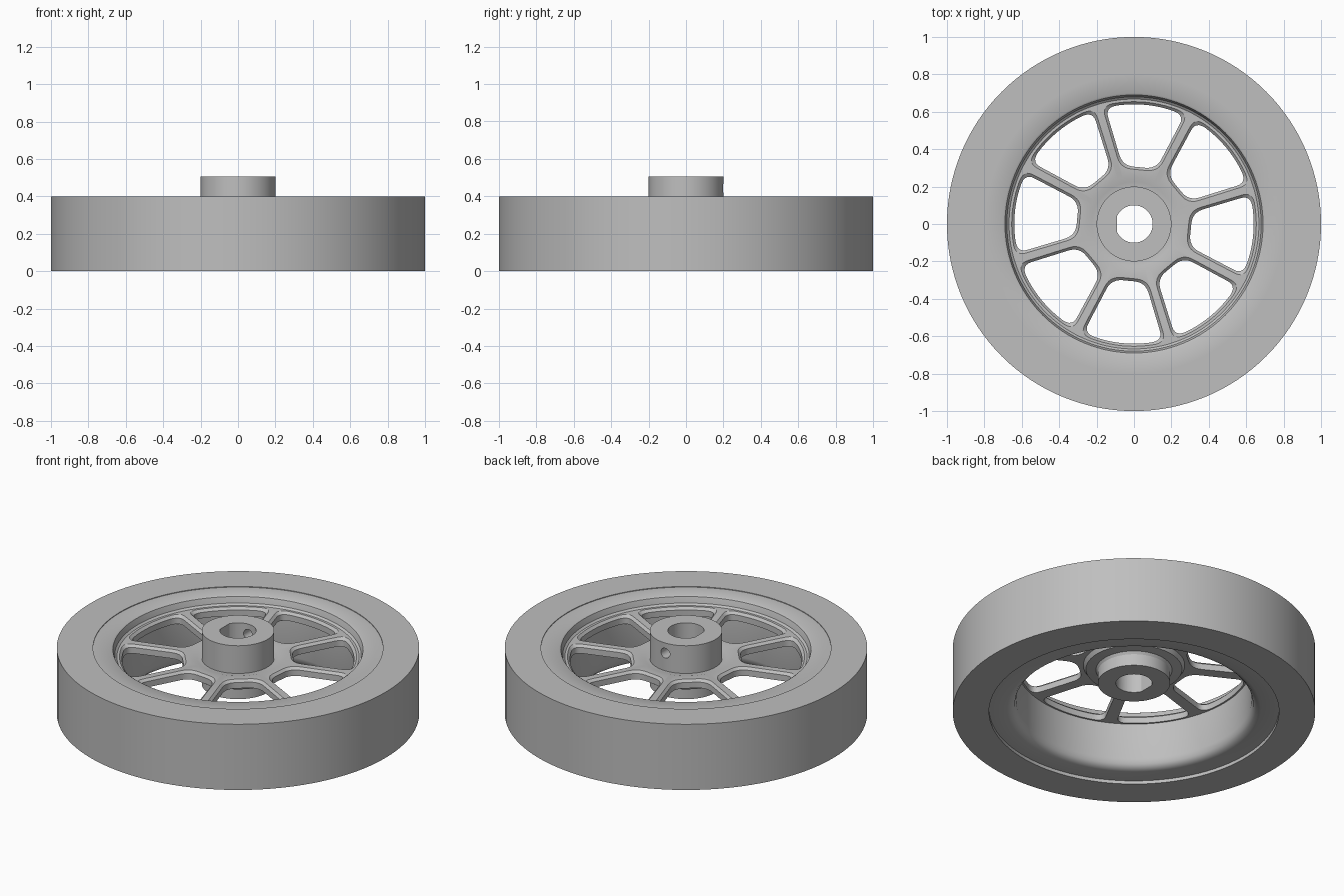
import bpy, bmesh, math
from math import sin, cos, tan, radians, pi
from mathutils import Vector, Matrix

if "Cube" in bpy.data.objects:
    bpy.data.objects.remove(bpy.data.objects["Cube"], do_unlink=True)

grey = bpy.data.materials.new("plain grey")
grey.use_nodes = True
colour = (0.52, 0.52, 0.52, 1)
grey.diffuse_color = colour
grey.node_tree.nodes["Principled BSDF"].inputs["Base Color"].default_value = colour


def make_object(name, bm):
    bmesh.ops.recalc_face_normals(bm, faces=bm.faces)
    mesh = bpy.data.meshes.new(name)
    bm.to_mesh(mesh)
    bm.free()
    mesh.materials.append(grey)
    obj = bpy.data.objects.new(name, mesh)
    bpy.context.collection.objects.link(obj)
    return obj


def lathe(name, profile, closed=False, steps=128):
    """Turn an (r, z) profile around the z axis."""
    bm = bmesh.new()
    verts = [bm.verts.new((r, 0, z)) for r, z in profile]
    edges = [bm.edges.new(pair) for pair in zip(verts, verts[1:])]
    if closed:
        edges.append(bm.edges.new((verts[-1], verts[0])))
    bmesh.ops.spin(bm, geom=verts + edges, axis=(0, 0, 1), cent=(0, 0, 0),
                   angle=2 * pi, steps=steps)
    bmesh.ops.remove_doubles(bm, verts=bm.verts, dist=1e-5)
    return make_object(name, bm)


def add_prism(bm, layers, turn=0):
    """Join equal-length outlines, each given as (points, z), into a solid."""
    rot = Matrix.Rotation(turn, 3, "Z")
    rings = [[bm.verts.new(rot @ Vector((p.x, p.y, z))) for p in pts]
             for pts, z in layers]
    for low, high in zip(rings, rings[1:]):
        for i in range(len(low)):
            j = (i + 1) % len(low)
            bm.faces.new((low[i], low[j], high[j], high[i]))
    bm.faces.new(rings[0][::-1])
    bm.faces.new(rings[-1])


def rounded(points, radius, steps=6):
    """Soften every corner of an outline."""
    out = []
    for i, p in enumerate(points):
        a = (points[i - 1] - p).normalized() * radius + p
        b = (points[(i + 1) % len(points)] - p).normalized() * radius + p
        for k in range(steps + 1):
            t = k / steps
            out.append(a * (1 - t) ** 2 + p * 2 * t * (1 - t) + b * t * t)
    return out


# Opening between two spokes, pointing along +x
SPOKES = 8
HALF = pi / SPOKES
RIM = 0.64


def opening(grow):
    inner, outer = 0.305 - grow, RIM + grow
    side = 0.033 - grow
    edge = lambda d: d * tan(HALF) - side / cos(HALF)
    reach = HALF - math.asin(side / outer)
    corner = Vector((outer * cos(reach), outer * sin(reach)))
    flip = lambda p: Vector((p.x, -p.y))
    low = Vector((inner, edge(inner)))
    # Corners are softened on a straight-sided outline, then bulged to the rim arc
    pts = rounded([low, flip(low), flip(corner), corner], 0.06)
    n = len(pts) // 4
    first, last = pts[3 * n - 1], pts[3 * n]
    arc = [first.lerp(last, k / 10) for k in range(1, 10)]
    pts = pts[:3 * n] + arc + pts[3 * n:]
    chord = corner.x
    for p in pts:
        if p.x > 0.5:
            bulge = math.sqrt(outer ** 2 - p.y ** 2) - chord
            p.x += bulge * min(1, (p.x - 0.5) / (chord - 0.5))
    return pts


# Wheel body: hub, web and rim in one turned profile
WEB_TOP, WEB_LOW = 0.345, 0.295
wheel = lathe("wheel_body", [
    (0, 0.18), (0.2, 0.18), (0.2, 0.25), (0.21, 0.265), (0.265, 0.27),
    (0.28, WEB_LOW), (0.65, WEB_LOW), (0.65, 0.075), (0.658, 0.045),
    (0.675, 0.027), (0.7, 0.02), (0.8, 0.02), (0.8, 0.396), (0.7, 0.396),
    (0.69, 0.39), (0.685, 0.375), (0.68, 0.355), (0.668, WEB_TOP),
    (0.25, WEB_TOP), (0.225, 0.338), (0.2, 0.336), (0.2, 0.505), (0, 0.505)])

# Cutters: spoke openings, D-shaped bore and set screw hole
bm = bmesh.new()
for k in range(SPOKES):
    add_prism(bm, [(opening(0), WEB_LOW - 0.04), (opening(0), WEB_TOP - 0.014),
                   (opening(0.02), WEB_TOP + 0.006)],
              radians(-5.5) + k * 2 * HALF)
openings = make_object("opening_cutter", bm)

bm = bmesh.new()
circle = [(0.1 * cos(k * pi / 32), 0.1 * sin(k * pi / 32)) for k in range(64)]
flat = math.sqrt(0.1 ** 2 - 0.09 ** 2)
bore_pts = [Vector(p) for p in circle if p[0] > -0.09]
half = len(bore_pts) // 2 + 1
bore_pts[half:half] = [Vector((-0.09, flat)), Vector((-0.09, -flat))]
bore_pts.sort(key=lambda p: math.atan2(p.y, p.x))
add_prism(bm, [(bore_pts, 0.1), (bore_pts, 0.6)])
bore = make_object("bore_cutter", bm)

bm = bmesh.new()
bmesh.ops.create_cone(bm, cap_ends=True, segments=24, radius1=0.03, radius2=0.03,
                      depth=0.3, matrix=Matrix.Translation((0, 0.2, 0.443))
                      @ Matrix.Rotation(pi / 2, 4, "X"))
screw_hole = make_object("screw_hole_cutter", bm)

for cutter in (openings, bore, screw_hole):
    mod = wheel.modifiers.new(cutter.name, "BOOLEAN")
    mod.operation = "DIFFERENCE"
    mod.solver = "EXACT"
    mod.object = cutter
    bpy.context.view_layer.objects.active = wheel
    wheel.select_set(True)
    bpy.ops.object.modifier_apply(modifier=mod.name)
    bpy.data.objects.remove(cutter, do_unlink=True)

# Tyre band around the rim
tyre = lathe("tyre", [(0.8, 0), (1, 0), (1, 0.4), (0.8, 0.4)], closed=True)

for obj in (wheel, tyre):
    bpy.ops.object.select_all(action="DESELECT")
    obj.select_set(True)
    bpy.context.view_layer.objects.active = obj
    bpy.ops.object.shade_smooth_by_angle(angle=radians(32))
